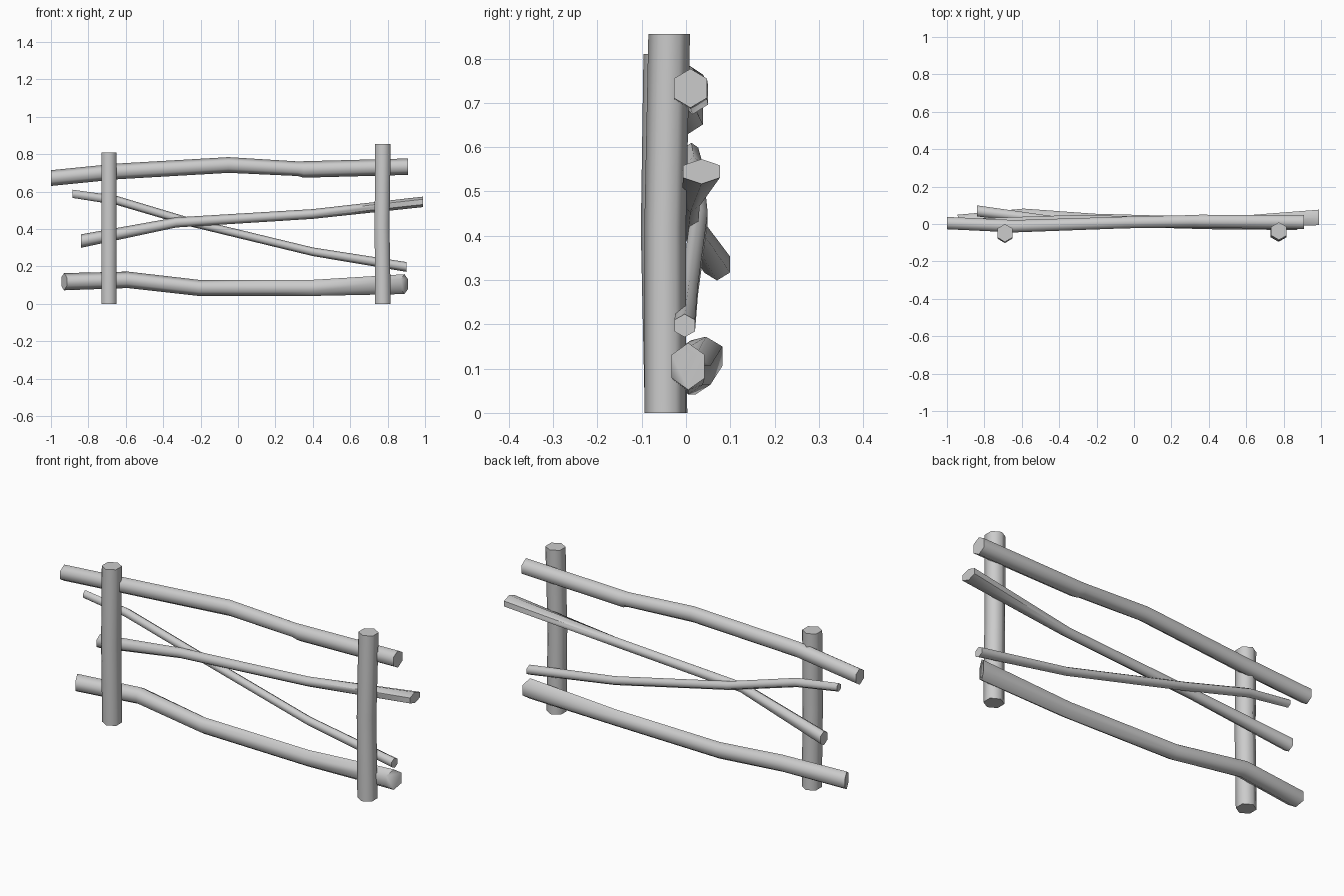
import bpy, bmesh, math

if "Cube" in bpy.data.objects:
    bpy.data.objects.remove(bpy.data.objects["Cube"])

SIDES = 6


def log(name, rings, axis="x", cut=(0, 0)):
    """Skin six-sided rings (x, y, z, y radius, other radius); cut slants each end."""
    bm = bmesh.new()
    loops = []
    for n, (x, y, z, ry, rb) in enumerate(rings):
        slant = cut[0] if n == 0 else cut[1] if n == len(rings) - 1 else 0
        loop = []
        for i in range(SIDES):
            a = 2 * math.pi * i / SIDES
            if axis == "x":
                dy, db = ry * math.sin(a), rb * math.cos(a)
                co = (x + slant * dy, y + dy, z + db)
            else:
                dy, db = ry * math.cos(a), rb * math.sin(a)
                co = (x + db, y + dy, z)
            loop.append(bm.verts.new(co))
        loops.append(loop)
    for a, b in zip(loops, loops[1:]):
        for i in range(SIDES):
            j = (i + 1) % SIDES
            bm.faces.new((a[i], a[j], b[j], b[i]))
    bm.faces.new(loops[0])
    bm.faces.new(loops[-1])
    bmesh.ops.recalc_face_normals(bm, faces=bm.faces)
    mesh = bpy.data.meshes.new(name)
    bm.to_mesh(mesh)
    bm.free()
    ob = bpy.data.objects.new(name, mesh)
    bpy.context.collection.objects.link(ob)
    bpy.ops.object.select_all(action="DESELECT")
    ob.select_set(True)
    bpy.context.view_layer.objects.active = ob
    bpy.ops.object.shade_smooth_by_angle(angle=math.radians(65))
    return ob


# Upright posts
log("left_post", [(-.69, -.045, 0, .048, .047), (-.69, -.053, .41, .049, .047),
                  (-.69, -.048, .81, .048, .047)], "z")
log("right_post", [(.775, -.047, 0, .047, .048), (.77, -.047, .42, .047, .046),
                   (.775, -.038, .855, .047, .048)], "z")

# Thick top and bottom rails
log("top_rail", [(-1, .005, .672, .038, .042), (-.64, -.012, .708, .038, .042),
                 (-.05, .008, .742, .036, .042), (.32, .015, .722, .038, .039),
                 (.35, .015, .718, .040, .044), (.91, .01, .733, .043, .044)])
log("bottom_rail", [(-.93, .012, .118, .043, .046), (-.59, .045, .128, .043, .044),
                    (-.21, .022, .085, .038, .043), (.40, .005, .085, .038, .043),
                    (.89, .005, .105, .043, .053)], cut=(-.4, .5))

# Thin crossed braces
log("rising_brace", [(-.84, .070, .335, .034, .036), (-.33, .005, .435, .026, .027),
                     (.40, .010, .480, .024, .026), (.99, .035, .545, .048, .028)])
log("falling_brace", [(-.885, .012, .588, .018, .022), (-.65, .018, .553, .022, .024),
                      (-.27, .030, .440, .022, .023), (.40, .008, .278, .022, .023),
                      (.90, -.003, .197, .027, .026)])
